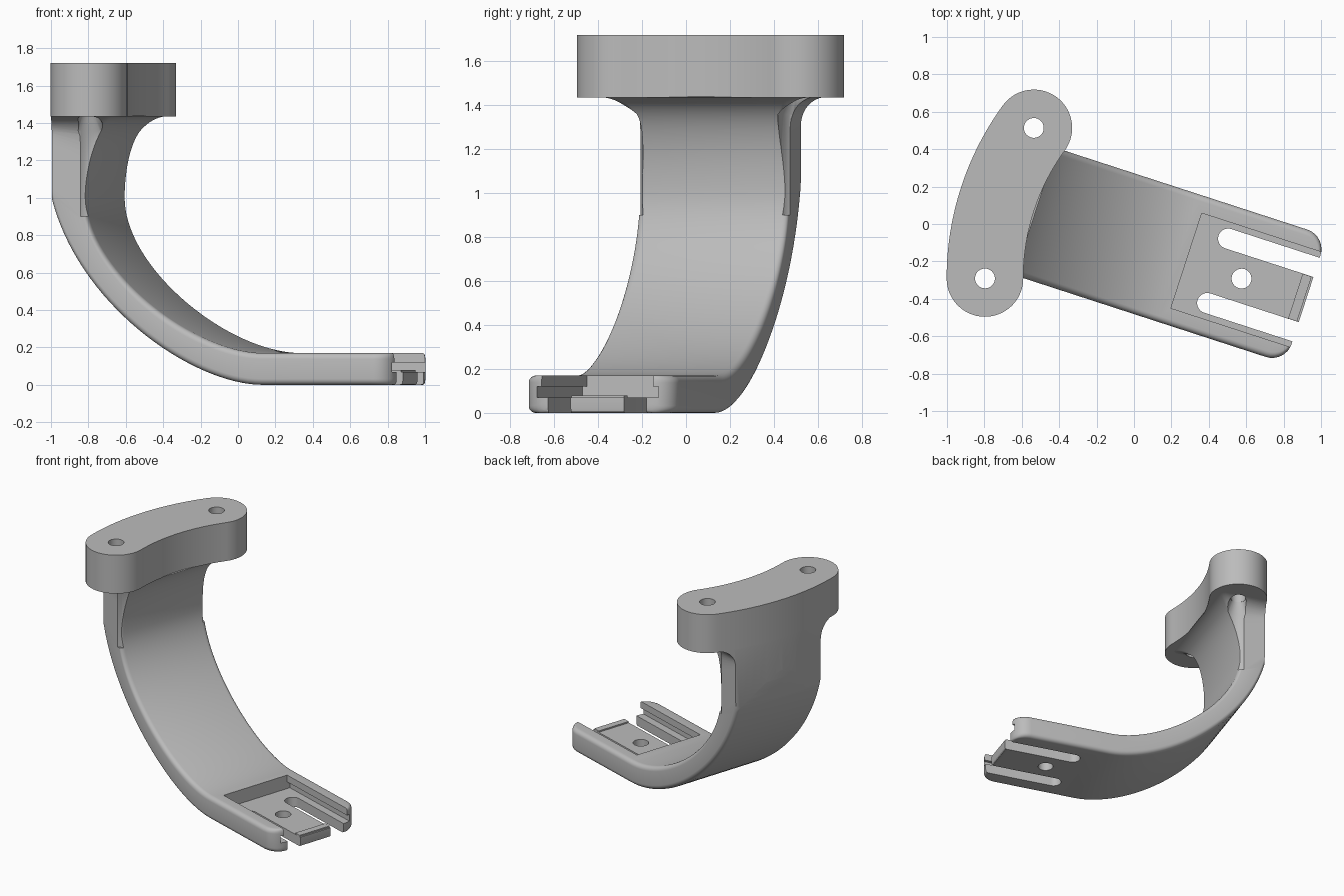
import bpy, bmesh, math
from math import pi, sin, cos, sqrt
from mathutils import Vector

cube = bpy.data.objects.get("Cube")
if cube:
    bpy.data.objects.remove(cube)

TURN = -math.radians(18)      # the arm is turned in plan
MID = -0.1                    # centre line of the arm
HALF = 0.358                  # half width of the arm
SPREAD = 0.423                # mounting hole offset from the centre line
HOLE_U = -0.668
ARC_U, ARC_R = 0.634, 1.369   # centre and radius of the curved mounting block

grey = bpy.data.materials.new("plain_grey")
grey.use_nodes = True
grey.diffuse_color = (0.5, 0.5, 0.5, 1)
grey.node_tree.nodes["Principled BSDF"].inputs["Base Color"].default_value = (0.5, 0.5, 0.5, 1)


def loft(name, rings):
    """Closed solid skinned through rings of equal length."""
    bm = bmesh.new()
    rows = [[bm.verts.new(p) for p in ring] for ring in rings]
    n = len(rows[0])
    for a, b in zip(rows, rows[1:]):
        for i in range(n):
            bm.faces.new((a[i], a[(i + 1) % n], b[(i + 1) % n], b[i]))
    bm.faces.new(rows[0])
    bm.faces.new(rows[-1])
    bmesh.ops.recalc_face_normals(bm, faces=bm.faces)
    mesh = bpy.data.meshes.new(name)
    bm.to_mesh(mesh)
    bm.free()
    mesh.materials.append(grey)
    ob = bpy.data.objects.new(name, mesh)
    ob.rotation_euler.z = TURN
    bpy.context.collection.objects.link(ob)
    return ob


def prism(name, outline, z0, z1):
    return loft(name, [[(u, v, z) for u, v in outline] for z in (z0, z1)])


def box(name, u0, u1, half, z0, z1):
    return prism(name, [(u0, MID - half), (u1, MID - half), (u1, MID + half), (u0, MID + half)], z0, z1)


def arc(cu, cv, r, a0, a1, n):
    return [(cu + r * cos(a0 + (a1 - a0) * i / n), cv + r * sin(a0 + (a1 - a0) * i / n)) for i in range(n + 1)]


def circle(cu, cv, r, n=40):
    return arc(cu, cv, r, 0, 2 * pi, n)[:-1]


def combine(ob, tool, operation="DIFFERENCE"):
    mod = ob.modifiers.new("cut", "BOOLEAN")
    mod.operation, mod.object, mod.solver = operation, tool, "EXACT"
    bpy.context.view_layer.objects.active = ob
    bpy.ops.object.modifier_apply(modifier=mod.name)
    bpy.data.objects.remove(tool)


def smooth(ob):
    bpy.ops.object.select_all(action="DESELECT")
    ob.select_set(True)
    bpy.context.view_layer.objects.active = ob
    bpy.ops.object.shade_smooth_by_angle(angle=math.radians(32))


def bezier(a, b, c, d, t):
    s = 1 - t
    return s**3 * Vector(a) + 3 * s * s * t * Vector(b) + 3 * s * t * t * Vector(c) + t**3 * Vector(d)


# Arm: rounded rectangle swept along paired outer and inner curves
FLARE, BLOCK_Z, EDGE = 0.13, 1.435, 0.032
ARM_TOP = BLOCK_Z + 0.002


def flare(z):
    rise = z - (ARM_TOP - FLARE)
    if rise <= 0 or rise > FLARE + 0.001:
        return 0
    return FLARE - sqrt(max(0, FLARE**2 - rise**2))


def section(outer, inner, half):
    outer, inner = Vector(outer), Vector(inner)
    depth = (inner - outer).length
    pts = []
    for sv, sd, start in ((1, 1, 0), (-1, 1, pi / 2), (-1, -1, pi), (1, -1, 1.5 * pi)):
        cv, cd = sv * (half - EDGE), depth / 2 + sd * (depth / 2 - EDGE)
        for v, d in arc(cv, cd, EDGE, start, start + pi / 2, 5):
            u, z = outer.lerp(inner, d / depth)
            pts.append((u, MID + v + math.copysign(flare(z), v), z))
    return pts


rings = []
TIP = 0.11
for i in range(9):                       # rounded tip
    a = pi / 2 * i / 8
    u = 1 - TIP + TIP * cos(a)
    inset = 0.02 * max(0, 1 - i / 3) ** 2
    rings.append(section((u, inset), (u, 0.17 - inset), HALF - TIP + TIP * sin(a)))
for i in range(37):                      # main bend
    t = i / 36
    outer = bezier((0.28, 0), (-0.17, 0), (-0.94, 0.55), (-0.94, 1.25), t)
    inner = bezier((0.28, 0.17), (-0.12, 0.17), (-0.713, 0.62), (-0.713, 1.0), t)
    rings.append(section(outer, inner, HALF))
for i in range(1, 25):                   # flare into the block
    t = 1 - (1 - i / 24) ** 1.5
    inner = bezier((-0.713, 1.0), (-0.713, 1.2), (-0.65, 1.41), (-0.52, ARM_TOP), t)
    rings.append(section((-0.94, 1.25 + (ARM_TOP - 1.25) * t), inner, HALF))
rings.append(section((-0.94, 1.46), (-0.6, 1.46), HALF))
arm = loft("curved_arm", rings)

# Back of the arm follows the curve of the block
combine(arm, prism("back_curve", circle(ARC_U, MID, ARC_R + 0.2035, 160), -1, 2), "INTERSECT")

# Screw clearance channels down the arm sides
for s in (-1, 1):
    levels = ((0.9, 0.095), (1.36, 0.095), (1.432, 0.054), (1.6, 0.054))
    combine(arm, loft("clearance", [[(u, v, z) for u, v in circle(HOLE_U, MID + s * SPREAD, r)]
                                    for z, r in levels]))

# Sliding tray: pocket, undercut rails, slots, tongue hole
combine(arm, box("pocket", 0.327, 1.2, 0.267, 0.1, 0.4))
combine(arm, box("groove", 0.327, 1.2, 0.29, 0.07, 0.12))
for s in (-1, 1):
    cv = MID + s * 0.181
    outline = arc(0.503, cv, 0.054, pi / 2, 1.5 * pi, 16) + [(1.2, cv - 0.054), (1.2, cv + 0.054)]
    combine(arm, prism("slot", outline, -0.1, 0.1))
combine(arm, prism("tongue_hole", circle(0.637, MID, 0.053), -0.1, 0.3))
smooth(arm)

# Raised lip on the tongue end
smooth(box("tongue_lip", 0.94, 0.99, 0.126, 0.06, 0.08))

# Mounting block: curved bar with round ends and two through holes
swing = math.asin(SPREAD / ARC_R)
END = 0.205
end_u = ARC_U - ARC_R * cos(swing)
outline = arc(ARC_U, MID, ARC_R + END, pi - swing, pi + swing, 32)
outline += arc(end_u, MID - SPREAD, END, pi + swing, 2 * pi + swing, 28)[1:]
outline += arc(ARC_U, MID, ARC_R - END, pi + swing, pi - swing, 32)[1:]
outline += arc(end_u, MID + SPREAD, END, -swing, pi - swing, 28)[1:-1]
block = prism("mounting_block", outline, BLOCK_Z, 1.72)
for s in (-1, 1):
    combine(block, prism("screw_hole", circle(HOLE_U, MID + s * SPREAD, 0.053), 1, 2))
smooth(block)
